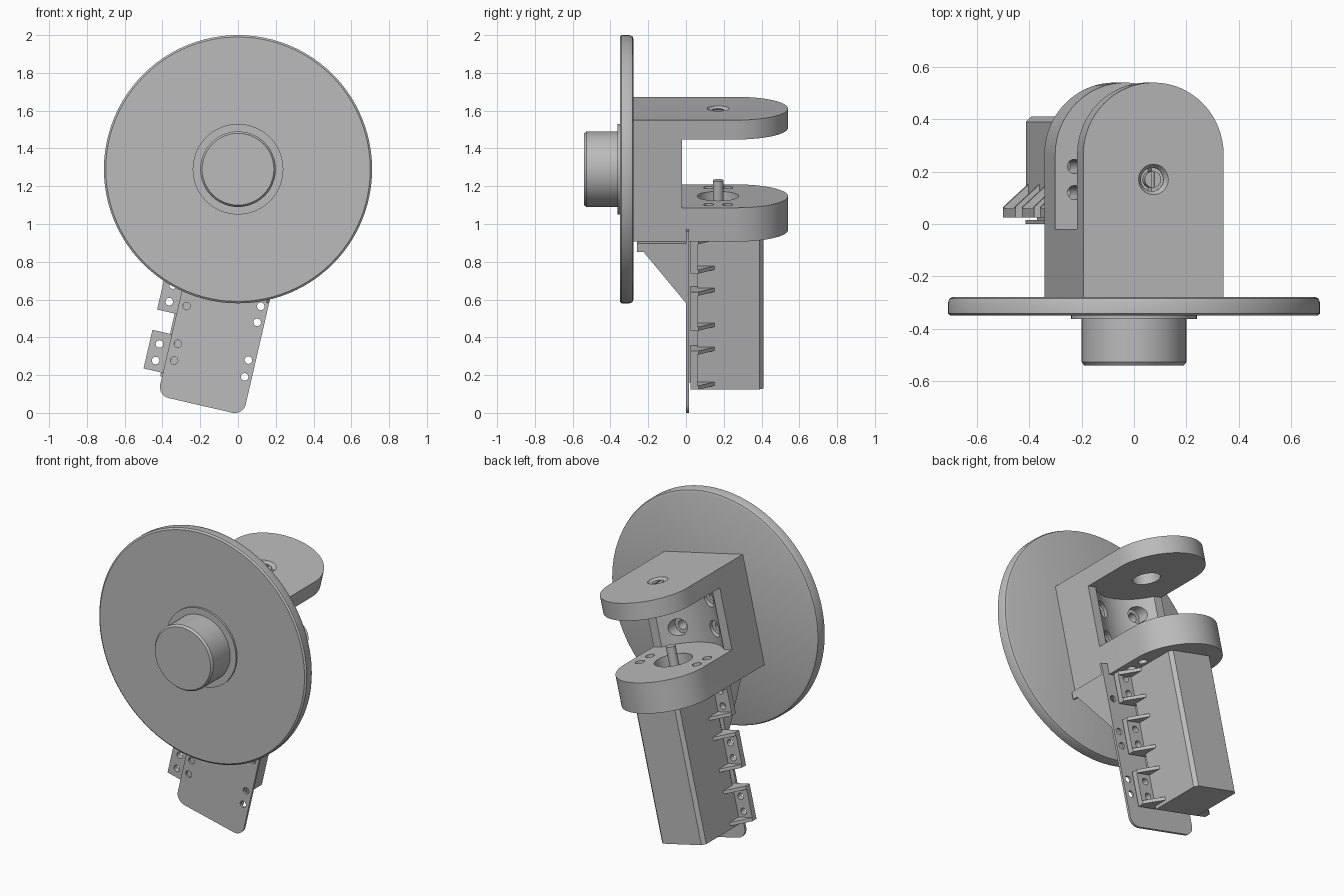
import bpy, bmesh, math
from mathutils import Matrix, Vector

cube = bpy.data.objects.get("Cube")
if cube:
    bpy.data.objects.remove(cube)

grey = bpy.data.materials.new("plain grey")
grey.use_nodes = True
GREY = (0.5, 0.5, 0.5, 1)
grey.diffuse_color = GREY
grey.node_tree.nodes["Principled BSDF"].inputs["Base Color"].default_value = GREY

CENTRE = Matrix.Translation((0, 0, 1.29))
TILT = CENTRE @ Matrix.Rotation(math.radians(13), 4, 'Y')
PIVOT_Y = 0.17
AXES = {'X': lambda a, b, h: (h, a, b),
        'Y': lambda a, b, h: (a, h, b),
        'Z': lambda a, b, h: (a, b, h)}


def loft(name, axis, sections):
    """Solid through matching outlines: sections = [(outline, height), ...]."""
    bm = bmesh.new()
    rings = [[bm.verts.new(AXES[axis](a, b, h)) for a, b in pts] for pts, h in sections]
    n = len(rings[0])
    for low, high in zip(rings, rings[1:]):
        for i in range(n):
            j = (i + 1) % n
            bm.faces.new((low[i], low[j], high[j], high[i]))
    bm.faces.new(rings[0])
    bm.faces.new(rings[-1])
    bmesh.ops.recalc_face_normals(bm, faces=bm.faces)
    mesh = bpy.data.meshes.new(name)
    bm.to_mesh(mesh)
    bm.free()
    mesh.materials.append(grey)
    ob = bpy.data.objects.new(name, mesh)
    bpy.context.collection.objects.link(ob)
    return ob


def circle(r, a=0, b=0, n=32):
    return [(a + r * math.cos(2 * math.pi * i / n), b + r * math.sin(2 * math.pi * i / n))
            for i in range(n)]


def rect(a0, a1, b0, b1):
    return [(a0, b0), (a1, b0), (a1, b1), (a0, b1)]


def prism(name, axis, pts, h0, h1):
    return loft(name, axis, [(pts, h0), (pts, h1)])


def turned(name, axis, a, b, steps, n=32):
    return loft(name, axis, [(circle(r, a, b, n), h) for r, h in steps])


def cut(ob, cutter, operation='DIFFERENCE'):
    mod = ob.modifiers.new("cut", 'BOOLEAN')
    mod.operation = operation
    mod.solver = 'EXACT'
    mod.object = cutter
    bpy.context.view_layer.objects.active = ob
    bpy.ops.object.modifier_apply(modifier=mod.name)
    bpy.data.objects.remove(cutter)


def finish(ob, matrix):
    ob.data.transform(matrix)
    bpy.ops.object.select_all(action='DESELECT')
    ob.select_set(True)
    bpy.context.view_layer.objects.active = ob
    bpy.ops.object.shade_smooth_by_angle(angle=math.radians(30))


# Wheel disc with rounded rim, collar and hub
finish(turned("wheel_disc", 'Y', 0, 0,
              [(0.70, -0.35), (0.71, -0.342), (0.71, -0.30), (0.704, -0.284), (0.69, -0.278)], 96), CENTRE)
finish(turned("hub_collar", 'Y', 0, 0, [(0.24, -0.362), (0.24, -0.345)], 48), CENTRE)
finish(turned("hub", 'Y', 0, 0, [(0.19, -0.54), (0.2, -0.527), (0.2, -0.355)], 48), CENTRE)

# Fork: block with two round-ended ears
W, H = 0.275, 0.33
ear = [(W, -0.28)] + [(W * math.cos(math.pi * i / 32), 0.265 + W * math.sin(math.pi * i / 32))
                      for i in range(33)] + [(-W, -0.28)]
fork = prism("fork", 'Z', ear, -H, H)
cut(fork, prism("slot", 'Z', rect(-0.5, 0.5, -0.02, 0.8), -0.146, 0.225))
cut(fork, turned("scoop", 'Z', 0, PIVOT_Y, [(0.29, -0.146), (0.29, 0.225)], 64))

# Countersunk screw holes in the hollow wall
for x in (-0.13, 0.13):
    for z in (-0.05, 0.13):
        cut(fork, turned("screw_hole", 'Y', x, z, [(0.028, -0.25), (0.028, -0.13), (0.05, -0.13), (0.05, 0.05)], 24))

# Bearing bore in the upper ear, recess and screw holes in the lower ear
cut(fork, turned("bearing_bore", 'Z', 0, PIVOT_Y, [(0.08, 0.2), (0.08, 0.30)]))
cut(fork, turned("pin_hole", 'Z', 0, PIVOT_Y, [(0.045, 0.28), (0.045, 0.31), (0.065, 0.34)]))
cut(fork, turned("horn_recess", 'Z', 0, PIVOT_Y, [(0.11, -0.21), (0.11, -0.1)]))
for x in (-0.2, 0.2):
    for dy in (-0.05, 0.05):
        cut(fork, turned("ear_hole", 'Z', x, PIVOT_Y + dy, [(0.027, -0.4), (0.027, -0.1)], 20))
finish(fork, TILT)

# Pins on the pivot axis
pin = turned("upper_pin", 'Z', 0, PIVOT_Y, [(0.032, 0.28), (0.032, 0.322)], 24)
cut(pin, prism("pin_slot", 'Z', rect(-0.006, 0.006, PIVOT_Y - 0.1, PIVOT_Y + 0.1), 0.31, 0.4))
finish(pin, TILT)
finish(turned("drive_shaft", 'Z', 0, PIVOT_Y, [(0.028, -0.22), (0.028, -0.06)], 24), TILT)

# Motor body with chamfered back corners and a narrow front step
B = 0.155
body = [(-B, 0.06), (B, 0.06), (B, 0.39), (B - 0.02, 0.41), (0.02 - B, 0.41), (-B, 0.39)]
finish(prism("motor_body", 'Z', body, -1.16, -H), TILT)
finish(prism("motor_front_step", 'Z', rect(-0.12, 0.12, 0.013, 0.07), -1.13, -H), TILT)

# Mounting tabs with two holes and gusset fins, on both sides
TAB_FRONT, TAB_BACK = 0.025, 0.06
for side, label in ((-1, "right"), (1, "left")):
    for k, (z0, z1) in enumerate([(-1.14, -0.93), (-0.82, -0.61), (-0.51, -H)]):
        a, b = sorted((side * 0.1, side * 0.25))
        tab = prism(f"{label}_tab_{k + 1}", 'Y', rect(a, b, z0, z1), TAB_FRONT, TAB_BACK)
        for z in (z0 + 0.055, z0 + 0.145):
            cut(tab, turned("tab_hole", 'Y', side * 0.197, z, [(0.02, 0), (0.02, 0.1)], 20))
        finish(tab, TILT)
        fin = [(side * 0.25, TAB_BACK - 0.01), (side * 0.25, TAB_BACK + 0.005),
               (side * 0.15, 0.155), (side * 0.15, TAB_BACK - 0.01)]
        for z in (z0, z1 - 0.02):
            finish(prism(f"{label}_fin_{k + 1}", 'Z', fin, z, z + 0.02), TILT)

# Thin mounting plate with rounded lower corners
L, R, BOTTOM, CORNER = -0.145, 0.32, -1.263, 0.06
outline = [(R, -0.265), (L, -0.265)]
for cx, start in ((L + CORNER, 180), (R - CORNER, 270)):
    for i in range(9):
        t = math.radians(start + 90 * i / 8)
        outline.append((cx + CORNER * math.cos(t), BOTTOM + CORNER + CORNER * math.sin(t)))
plate = prism("mounting_plate", 'Y', outline, 0, 0.015)
for x in (-0.102, 0.281):
    for z in (-1.063, -0.972, -0.767, -0.68, -0.48):
        cut(plate, turned("plate_hole", 'Y', x, z, [(0.02, -0.05), (0.02, 0.05)], 20))
finish(plate, TILT)

# Shelf under the fork with triangular gussets
finish(prism("plate_shelf", 'Z', rect(L, R, -0.26, 0.005), -H - 0.015, -H), TILT)
gusset = [(-0.26, -H), (0.005, -H), (0.005, -0.66), (-0.225, -0.375), (-0.26, -0.375)]
for x in (L, R - 0.015):
    finish(prism("gusset", 'X', gusset, x, x + 0.015), TILT)
